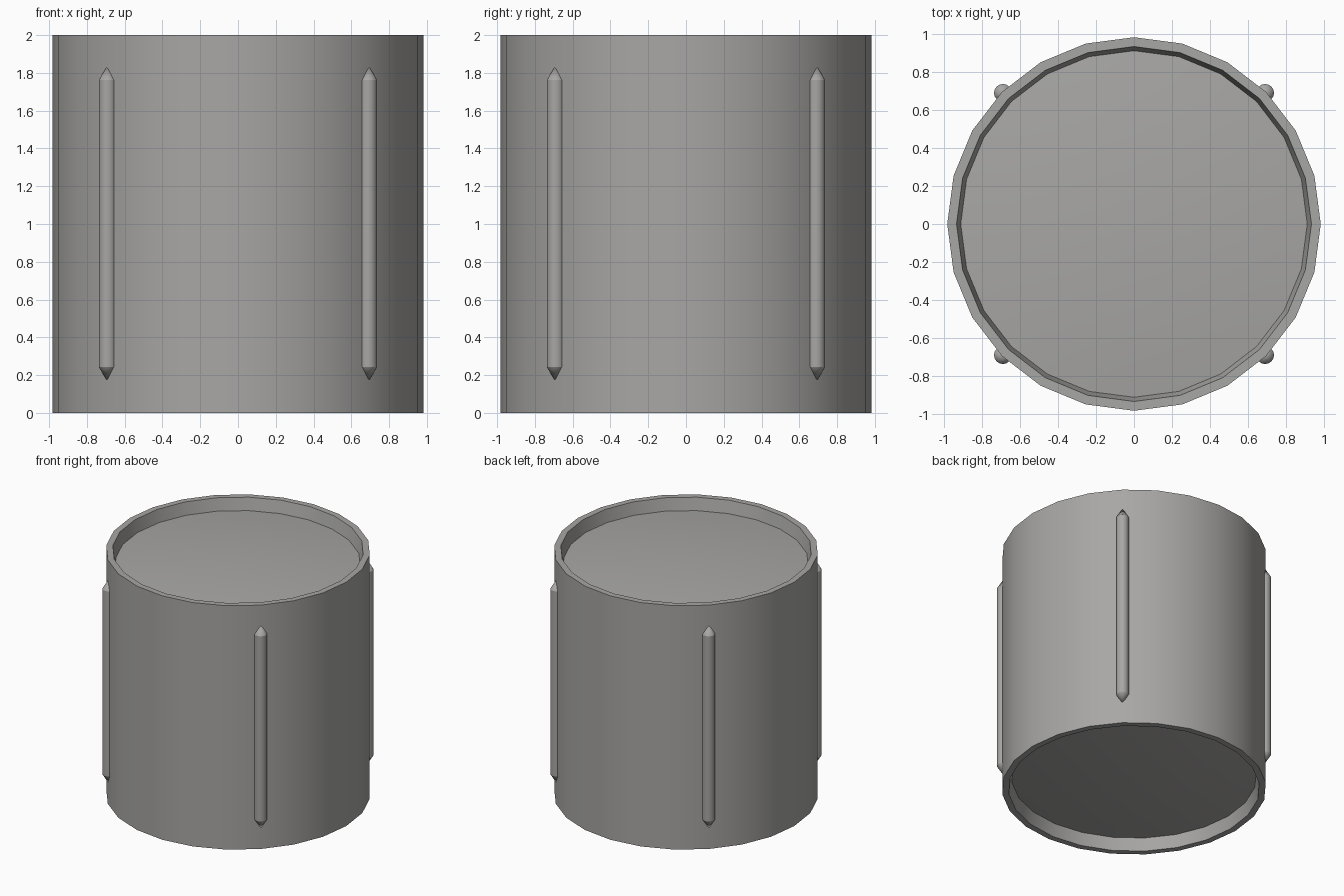
import bpy, bmesh, math

if "Cube" in bpy.data.objects:
    bpy.data.objects.remove(bpy.data.objects["Cube"])

# One plain grey for the whole model
grey = bpy.data.materials.new("warm_grey")
grey.diffuse_color = (0.39, 0.385, 0.375, 1)
grey.use_nodes = True
grey.node_tree.nodes["Principled BSDF"].inputs["Base Color"].default_value = grey.diffuse_color


def lathe(name, profile, sides, center=(0, 0), smooth_deg=25):
    """Revolve (radius, z) points around a vertical axis; radius 0 makes a pole."""
    bm = bmesh.new()
    rings = []
    for r, z in profile:
        count = sides if r > 0 else 1
        rings.append([bm.verts.new((center[0] + r * math.cos(2 * math.pi * i / sides),
                                    center[1] + r * math.sin(2 * math.pi * i / sides), z))
                      for i in range(count)])
    for a, b in zip(rings, rings[1:]):
        for i in range(sides):
            j = (i + 1) % sides
            corners = [a[i % len(a)], a[j % len(a)], b[j % len(b)], b[i % len(b)]]
            bm.faces.new(list(dict.fromkeys(corners)))
    bmesh.ops.recalc_face_normals(bm, faces=bm.faces)
    mesh = bpy.data.meshes.new(name)
    bm.to_mesh(mesh)
    bm.free()
    mesh.materials.append(grey)
    obj = bpy.data.objects.new(name, mesh)
    bpy.context.collection.objects.link(obj)
    bpy.ops.object.select_all(action='DESELECT')
    obj.select_set(True)
    bpy.context.view_layer.objects.active = obj
    bpy.ops.object.shade_smooth_by_angle(angle=math.radians(smooth_deg))
    return obj


# Drum body: tapered rims around gently domed heads at both ends
HEAD_R, HEAD_Z, DOME = 0.912, 1.90, 0.05
head = [(HEAD_R * k / 6, HEAD_Z + DOME * (1 - (k / 6) ** 2)) for k in range(6, -1, -1)]
upper = [(0.983, 2), (0.934, 2)] + head
lower = [(r, 2 - z) for r, z in reversed(upper)]
lathe("drum_body", lower + upper, 24)

# Four pointed rods set into the wall on the diagonals
for x, y, label in ((-1, -1, "front_left"), (1, -1, "front_right"),
                    (-1, 1, "back_left"), (1, 1, "back_right")):
    lathe("rod_" + label, [(0, 0.165), (0.047, 0.243), (0.047, 1.762), (0, 1.84)],
          16, (0.69 * x, 0.69 * y))
